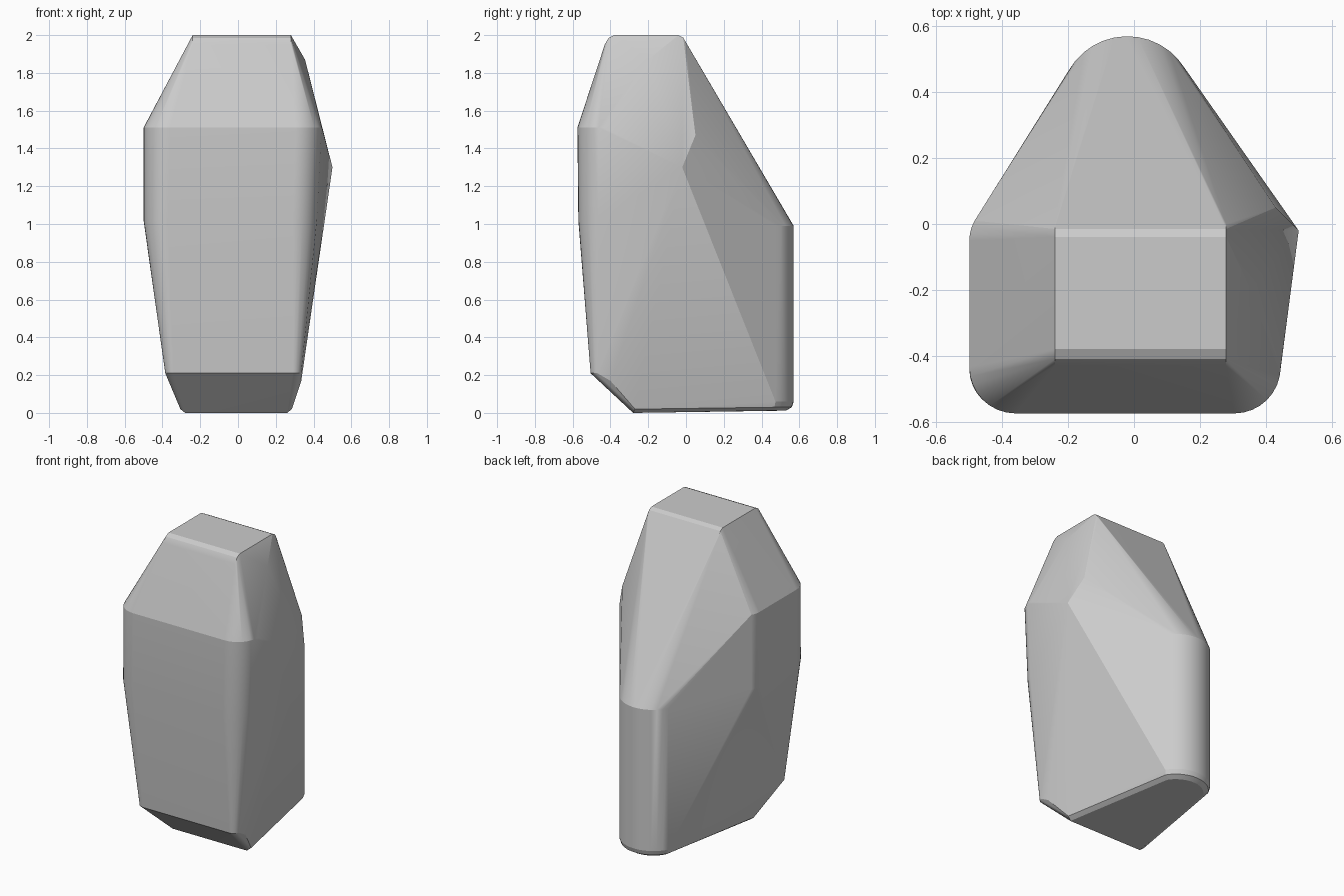
import bpy, bmesh
from math import radians, cos, sin

old = bpy.data.objects.get("Cube")
if old:
    bpy.data.objects.remove(old)

stone = bpy.data.materials.new("stone grey")
stone.use_nodes = True
grey = (0.6, 0.6, 0.6, 1)
stone.diffuse_color = grey
stone.node_tree.nodes["Principled BSDF"].inputs["Base Color"].default_value = grey

points = []


def arc(cx, cy, z, r, start, end, steps=8):
    """Add a horizontal arc of points."""
    for i in range(steps + 1):
        a = radians(start + (end - start) * i / steps)
        points.append((cx + r * cos(a), cy + r * sin(a), z))


# Flat top, rounded towards the front and the back
for x in (-0.24, 0.28):
    for y, z in ((-0.43, 1.95), (-0.41, 1.985), (-0.38, 2), (-0.04, 2), (-0.015, 1.987), (0, 1.96)):
        points.append((x, y, z))

# Rounded front corners, narrowing downwards
for z, front, left, right, r in ((1.51, -0.575, -0.5, 0.445, 0.14),
                                 (1.02, -0.57, -0.5, 0.42, 0.13),
                                 (0.21, -0.505, -0.385, 0.335, 0.045)):
    arc(left + r, front + r, z, r, 180, 270)
    arc(right - r, front + r, z, r, 270, 360)

# Rounded left back corner
for z in (1.51, 1.02):
    arc(-0.38, -0.05, z, 0.12, 180, 150, 3)

# Chipped right side
points += [(0.5, -0.02, 1.3), (0.43, 0.05, 1.47), (0.355, -0.2, 1.87), (0.335, -0.4, 0.17)]

# Rounded back, softened at the foot
for z, r in ((0.99, 0.205), (0.06, 0.205), (0.03, 0.195), (0.012, 0.165)):
    arc(-0.02, 0.365, z, r, 150, 32, 12)

# Foot, cut away at the front
for side, x in ((-1, -0.28), (1, 0.26)):
    points += [(x, -0.28, 0), (x + side * 0.025, -0.27, 0.02)]

bm = bmesh.new()
for p in points:
    bm.verts.new(p)
hull = bmesh.ops.convex_hull(bm, input=bm.verts)
spare = {g for g in hull["geom_interior"] + hull["geom_unused"] if isinstance(g, bmesh.types.BMVert)}
bmesh.ops.delete(bm, geom=list(spare), context="VERTS")
bmesh.ops.dissolve_limit(bm, angle_limit=radians(1), verts=bm.verts, edges=bm.edges)
bmesh.ops.recalc_face_normals(bm, faces=bm.faces)

mesh = bpy.data.meshes.new("boulder")
bm.to_mesh(mesh)
bm.free()
mesh.materials.append(stone)
boulder = bpy.data.objects.new("boulder", mesh)
bpy.context.collection.objects.link(boulder)

# Smooth the rounded corners, keep the broad facets flat
bpy.context.view_layer.objects.active = boulder
boulder.select_set(True)
bpy.ops.object.shade_smooth_by_angle(angle=radians(14))
weighted = boulder.modifiers.new("facet shading", "WEIGHTED_NORMAL")
weighted.keep_sharp = True
